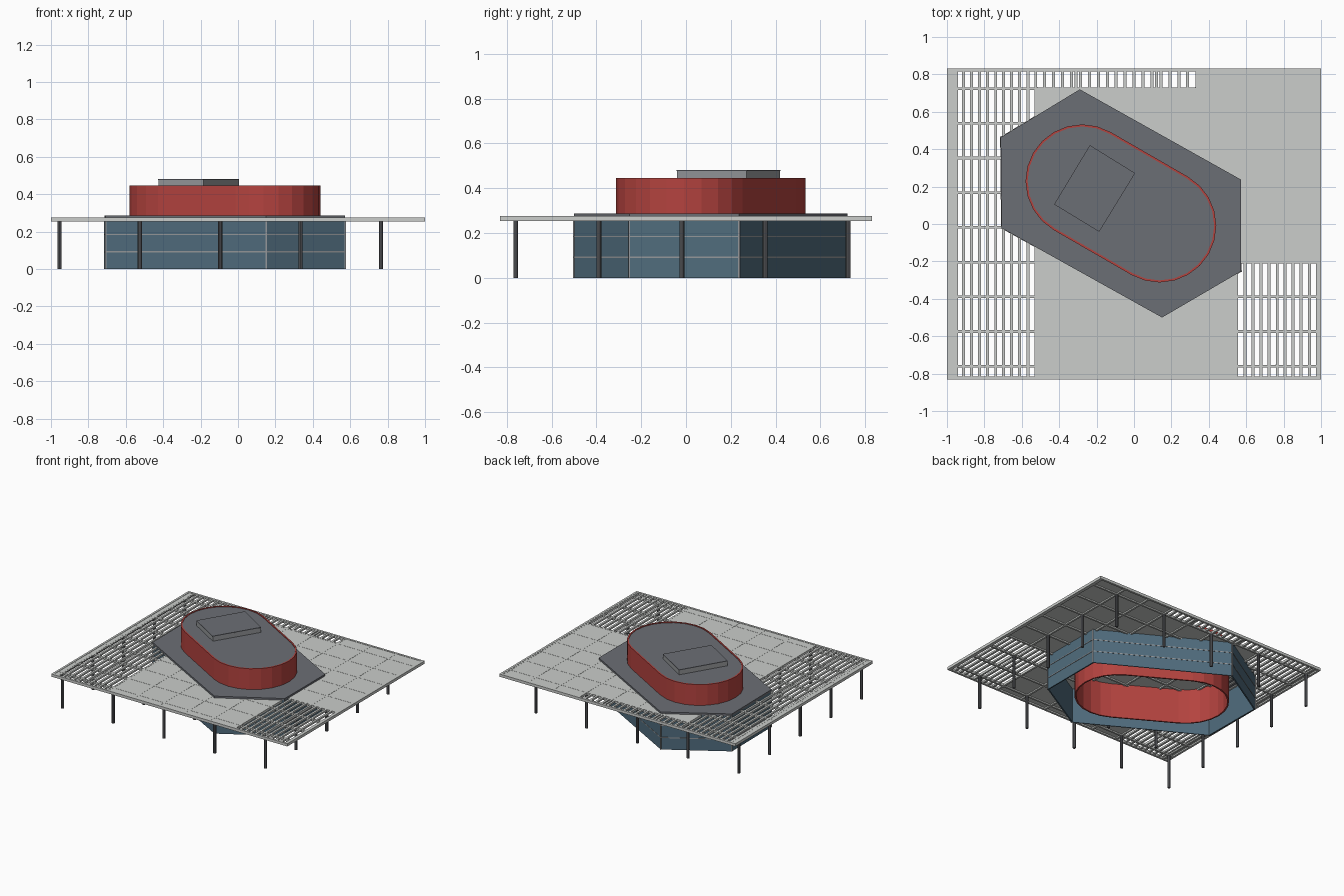
import bpy, bmesh, math
from mathutils import Vector, Matrix

if "Cube" in bpy.data.objects:
    bpy.data.objects.remove(bpy.data.objects["Cube"])


def mat(name, r, g, b):
    m = bpy.data.materials.new(name)
    m.diffuse_color = (r ** 2.2, g ** 2.2, b ** 2.2, 1)
    m.use_nodes = True
    m.node_tree.nodes["Principled BSDF"].inputs["Base Color"].default_value = m.diffuse_color
    return m


PALE = mat("pale_canopy", 0.79, 0.80, 0.79)
SLATE = mat("slate_roof", 0.42, 0.43, 0.455)
RED = mat("red_cladding", 0.70, 0.27, 0.255)
BLUE = mat("blue_glazing", 0.32, 0.425, 0.49)
DARK = mat("dark_column", 0.37, 0.375, 0.39)
METAL = mat("grey_metal", 0.58, 0.59, 0.60)


def finish(bm, name, material):
    bmesh.ops.recalc_face_normals(bm, faces=bm.faces)
    me = bpy.data.meshes.new(name)
    bm.to_mesh(me)
    bm.free()
    me.materials.append(material)
    ob = bpy.data.objects.new(name, me)
    bpy.context.collection.objects.link(ob)
    return ob


def boxes(name, material, items):
    """Each item is x0, x1, y0, y1, z0, z1."""
    bm = bmesh.new()
    for x0, x1, y0, y1, z0, z1 in items:
        m = Matrix.Translation(((x0 + x1) / 2, (y0 + y1) / 2, (z0 + z1) / 2)) \
            @ Matrix.Diagonal((x1 - x0, y1 - y0, z1 - z0, 1))
        bmesh.ops.create_cube(bm, size=1, matrix=m)
    return finish(bm, name, material)


def prism(name, material, pts, z0, z1):
    bm = bmesh.new()
    f = bm.faces.new([bm.verts.new((x, y, z0)) for x, y in pts])
    r = bmesh.ops.extrude_face_region(bm, geom=[f])
    bmesh.ops.translate(bm, vec=(0, 0, z1 - z0),
                        verts=[v for v in r["geom"] if isinstance(v, bmesh.types.BMVert)])
    return finish(bm, name, material)


def shell(name, material, outer, inner, levels):
    """Open vertical wall rings between two outlines, one for each z range."""
    bm = bmesh.new()
    n = len(outer)
    for z0, z1 in levels:
        rings = [[bm.verts.new((x, y, z)) for x, y in pts]
                 for pts, z in ((outer, z0), (outer, z1), (inner, z1), (inner, z0))]
        for k in range(4):
            a, b = rings[k], rings[(k + 1) % 4]
            for i in range(n):
                j = (i + 1) % n
                bm.faces.new((a[i], a[j], b[j], b[i]))
    return finish(bm, name, material)


CX, CY = -0.07, 0.11
TILT = math.radians(-30)


def scaled(pts, d):
    """Grow an outline about the building centre by roughly d."""
    out = []
    for x, y in pts:
        v = Vector((x - CX, y - CY))
        v += v.normalized() * d
        out.append((v.x + CX, v.y + CY))
    return out


def stadium(r, half=0.239, seg=12):
    pts = []
    for side in (0, 1):
        for i in range(seg + 1):
            a = -math.pi / 2 + math.pi * i / seg + side * math.pi
            x = (half if side == 0 else -half) + r * math.cos(a)
            y = r * math.sin(a)
            pts.append((CX + x * math.cos(TILT) - y * math.sin(TILT),
                        CY + x * math.sin(TILT) + y * math.cos(TILT)))
    return pts


# Hexagonal lower storey
HEXA = [(-0.713, 0.463), (-0.29, 0.72), (0.573, 0.237),
        (0.573, -0.253), (0.15, -0.50), (-0.708, -0.022)]
shell("glazed_wall", BLUE, HEXA, scaled(HEXA, -0.01), [(0, 0.27)])
shell("wall_rails", METAL, scaled(HEXA, 0.003), scaled(HEXA, -0.003),
      [(0.089, 0.095), (0.182, 0.188)])
boxes("wall_corner_posts", METAL,
      [(x - 0.004, x + 0.004, y - 0.004, y + 0.004, 0, 0.27) for x, y in HEXA])
prism("hexagon_roof", SLATE, HEXA, 0.27, 0.287)

# Rounded drum passing through the roof
shell("drum_wall", RED, stadium(0.303), stadium(0.292), [(0, 0.446)])
prism("drum_roof", SLATE, stadium(0.294), 0.425, 0.442)

# Rooftop plant box
BOX = [(-0.235, 0.42), (0.005, 0.27), (-0.185, -0.04), (-0.425, 0.105)]
prism("plant_box", METAL, BOX, 0.44, 0.476)
prism("plant_box_lid", SLATE, scaled(BOX, 0.002), 0.476, 0.481)

# Canopy grid
T = 0.275
GX = [-0.955 + 0.215 * i for i in range(10)]
GY = [-0.76 + 0.1855 * j for j in range(9)]
boxes("canopy_beams", PALE,
      [(x - 0.007, x + 0.007, -0.82, 0.82, 0.256, T - 0.0005) for x in GX] +
      [(-0.99, 0.99, y - 0.007, y + 0.007, 0.256, T - 0.0005) for y in GY])
boxes("canopy_edge_frame", PALE,
      [(-1, 1, s * 0.823 - 0.008, s * 0.823 + 0.008, 0.255, T + 0.001) for s in (-1, 1)] +
      [(s * 0.992 - 0.008, s * 0.992 + 0.008, -0.83, 0.83, 0.255, T + 0.001) for s in (-1, 1)])

# Solid panels
P0, P1 = 0.266, T - 0.0015
boxes("canopy_panels", PALE,
      [(-0.52, 0.55, -0.82, 0.73, P0, P1),
       (0.335, 0.55, 0.73, 0.82, P0, P1),
       (0.55, 0.99, -0.20, 0.82, P0, P1),
       (-0.99, -0.94, -0.82, 0.82, P0, P1)])

# Open slats: left side, front right corner, back edge
slats = []
for x0, x1, n, y0, y1 in ((-0.955, -0.74, 5, -0.815, 0.815), (-0.74, -0.525, 5, -0.815, 0.815),
                          (0.55, 0.765, 5, -0.815, -0.20), (0.765, 0.98, 5, -0.815, -0.20),
                          (-0.525, 0.335, 18, 0.73, 0.82)):
    for i in range(1, n):
        x = x0 + (x1 - x0) * i / n
        slats.append((x - 0.008, x + 0.008, y0, y1, 0.262, T))
boxes("canopy_slats", PALE, slats)


# Columns on every second grid point outside the hexagon
def inside(x, y):
    for i in range(6):
        a, b = Vector(HEXA[i]), Vector(HEXA[(i + 1) % 6])
        e = b - a
        if (e.x * (y - a.y) - e.y * (x - a.x)) / e.length > 0.005:
            return False
    return True


bm = bmesh.new()
for x in GX[0::2]:
    for y in GY[0::2]:
        if not inside(x, y):
            bmesh.ops.create_cone(bm, cap_ends=True, segments=8, radius1=0.011, radius2=0.011,
                                  depth=0.258, matrix=Matrix.Translation((x, y, 0.129)))
finish(bm, "canopy_columns", DARK)
